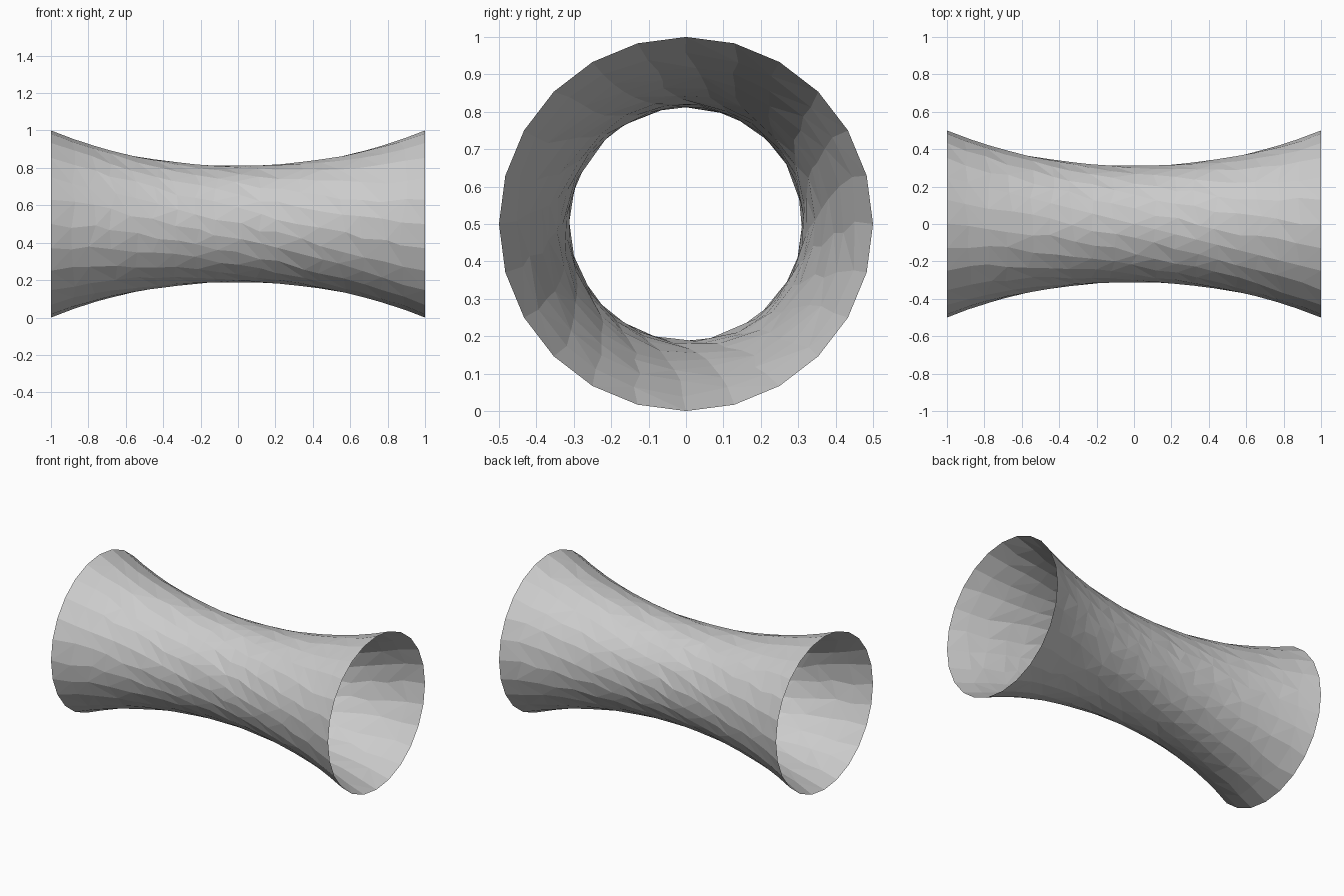
import bpy, bmesh, math, random

if "Cube" in bpy.data.objects:
    bpy.data.objects.remove(bpy.data.objects["Cube"])

random.seed(4)
SIDES, ROWS = 24, 18
WAIST, RIM = 0.312, 0.5
K = math.acosh(RIM / WAIST)


def radius(x):
    # Catenary profile: narrow waist, flared rims
    return WAIST * math.cosh(K * x)


# Open hourglass tube with gently twisted, irregular facets
bm = bmesh.new()
rings = []
for i in range(ROWS + 1):
    x0 = -1 + 2 * i / ROWS
    rim = i in (0, ROWS)
    ring = []
    for j in range(SIDES):
        # the row twist follows the slanting seam; the seam itself stays straight
        loose = not rim and j != 0
        x = x0 + (random.uniform(-0.022, 0.022) if loose else 0)
        r = radius(x)
        a = 2 * math.pi * j / SIDES
        if not rim:
            a -= math.asin(0.25 * x / r)
        else:
            a -= math.copysign(math.radians(30), x)
        if loose:
            a += random.uniform(-0.035, 0.035)
        ring.append(bm.verts.new((x, r * math.sin(a), 0.5 + r * math.cos(a))))
    rings.append(ring)

# Triangulated skin with varied diagonals
for lower, upper in zip(rings, rings[1:]):
    for j in range(SIDES):
        n = (j + 1) % SIDES
        a, b, c, d = lower[j], lower[n], upper[n], upper[j]
        if random.random() < 0.5:
            bm.faces.new((a, b, c))
            bm.faces.new((a, c, d))
        else:
            bm.faces.new((a, b, d))
            bm.faces.new((b, c, d))
bmesh.ops.recalc_face_normals(bm, faces=bm.faces)

mesh = bpy.data.meshes.new("waisted_tube")
bm.to_mesh(mesh)
bm.free()
tube = bpy.data.objects.new("waisted_tube", mesh)
bpy.context.collection.objects.link(tube)
